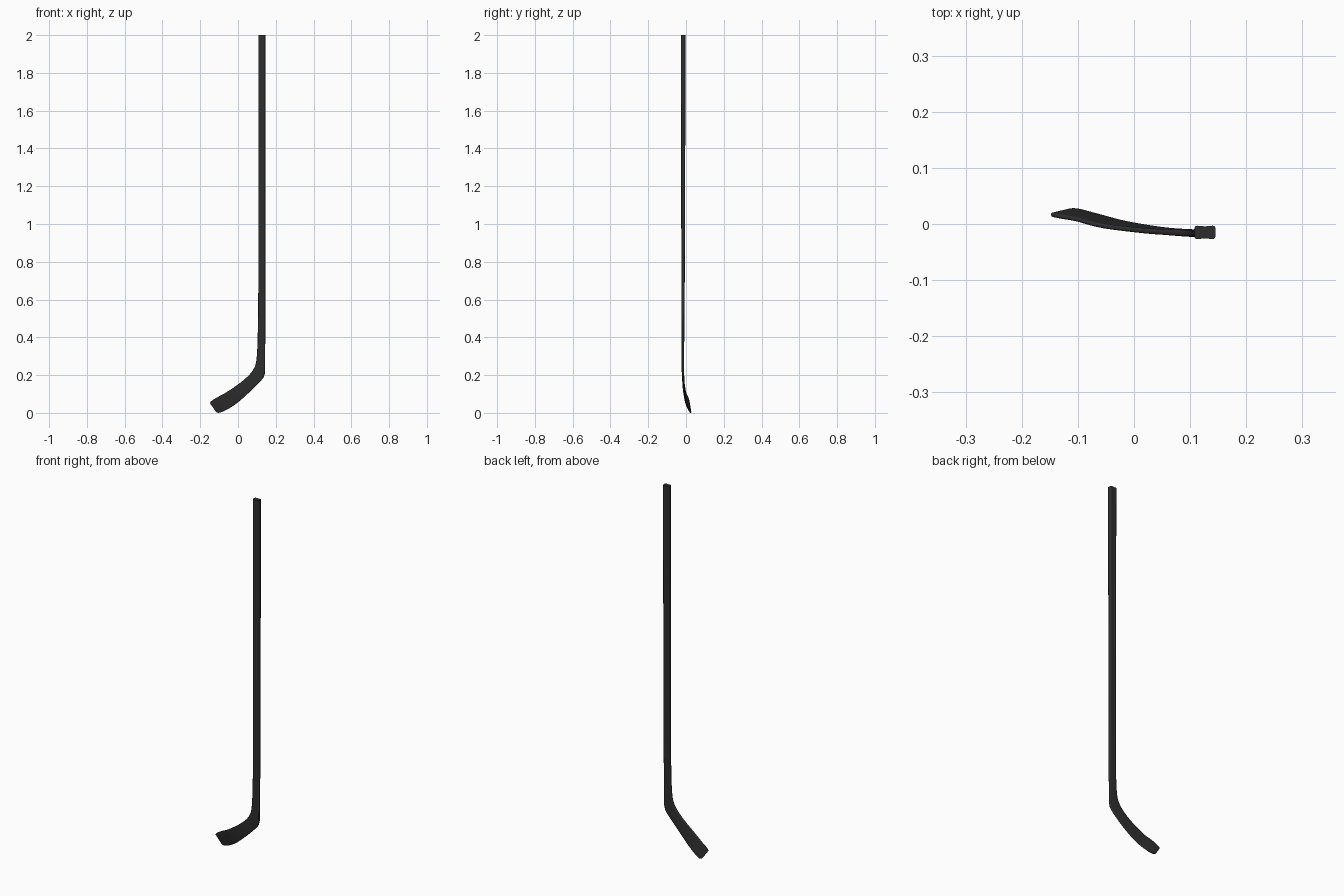
import bpy, bmesh, math
from mathutils import Vector

if "Cube" in bpy.data.objects:
    bpy.data.objects.remove(bpy.data.objects["Cube"])

# Stations down the stick: outer edge x,z | inner edge x,z | outer y, inner y | thickness
STATIONS = [
    (.145, 2.0, .108, 2.0, -.015, -.015, .024),
    (.145, 1.4, .108, 1.4, -.015, -.015, .022),
    (.145, .90, .108, .90, -.015, -.015, .020),
    (.145, .60, .107, .60, -.016, -.016, .017),
    (.145, .45, .105, .45, -.016, -.016, .015),
    (.144, .33, .102, .34, -.0165, -.0165, .0135),
    (.144, .235, .095, .265, -.0165, -.0165, .0125),
    (.141, .205, .080, .228, -.0165, -.0160, .0115),
    (.127, .177, .055, .197, -.0155, -.0145, .0105),
    (.063, .112, .010, .158, -.0110, -.0115, .0092),
    (-.010, .048, -.060, .110, .001, -.0030, .0085),
    (-.065, .014, -.105, .085, .0155, .0085, .0080),
    (-.098, .001, -.132, .069, .0240, .0130, .0080),
    (-.113, .003, -.147, .056, .0245, .0160, .0070),
    (-.120, .010, -.146, .048, .0235, .0170, .0040),
]


def smooth_stations(rows, steps):
    """Catmull-Rom interpolation between stations."""
    out = []
    for i in range(len(rows) - 1):
        p0, p1, p2 = rows[max(i - 1, 0)], rows[i], rows[i + 1]
        p3 = rows[min(i + 2, len(rows) - 1)]
        for k in range(steps):
            t = k / steps
            out.append([.5 * (2 * b + (c - a) * t + (2 * a - 5 * b + 4 * c - d) * t * t
                              + (3 * b - a - 3 * c + d) * t ** 3)
                        for a, b, c, d in zip(p0, p1, p2, p3)])
    out.append(list(rows[-1]))
    return out


def section(row):
    """Rounded rectangle with slightly hollow faces where the shaft is thick."""
    ox, oz, ix, iz, oy, iy, t = row
    outer, inner = Vector((ox, oy, oz)), Vector((ix, iy, iz))
    mid, w = (outer + inner) / 2, outer - inner
    half = w.length / 2
    w.normalize()
    n = Vector((0, 1, 0))
    n = (n - w * n.dot(w)).normalized()
    r = min(.0045, t * .45)
    hollow = max(0, t - .012) * .1
    pts = []
    for cx, cy, start in ((1, 1, 0), (-1, 1, 90), (-1, -1, 180), (1, -1, 270)):
        for k in range(5):
            a = math.radians(start + 22.5 * k)
            pts.append((cx * (half - r) + r * math.cos(a), cy * (t / 2 - r) + r * math.sin(a)))
        if start in (0, 180):
            for s in (.4, 0, -.4):
                pts.append((cx * s * half, cy * (t / 2 - hollow * (1 - abs(s)))))
    return [mid + w * u + n * v for u, v in pts]


# Loft shaft, heel and blade as one continuous body
bm = bmesh.new()
rings = [[bm.verts.new(p) for p in section(row)] for row in smooth_stations(STATIONS, 5)]
for a, b in zip(rings, rings[1:]):
    for j in range(len(a)):
        k = (j + 1) % len(a)
        bm.faces.new((a[j], a[k], b[k], b[j]))
bm.faces.new(rings[0])
bm.faces.new(rings[-1][::-1])
bmesh.ops.recalc_face_normals(bm, faces=bm.faces)
mesh = bpy.data.meshes.new("hockey_stick")
bm.to_mesh(mesh)
bm.free()

# Matte black finish
mat = bpy.data.materials.new("matte black")
mat.diffuse_color = (.027, .027, .027, 1)
mat.use_nodes = True
mat.node_tree.nodes["Principled BSDF"].inputs["Base Color"].default_value = mat.diffuse_color
mesh.materials.append(mat)

stick = bpy.data.objects.new("hockey_stick", mesh)
bpy.context.collection.objects.link(stick)
bpy.context.view_layer.objects.active = stick
stick.select_set(True)
bpy.ops.object.shade_smooth_by_angle(angle=math.radians(40))
